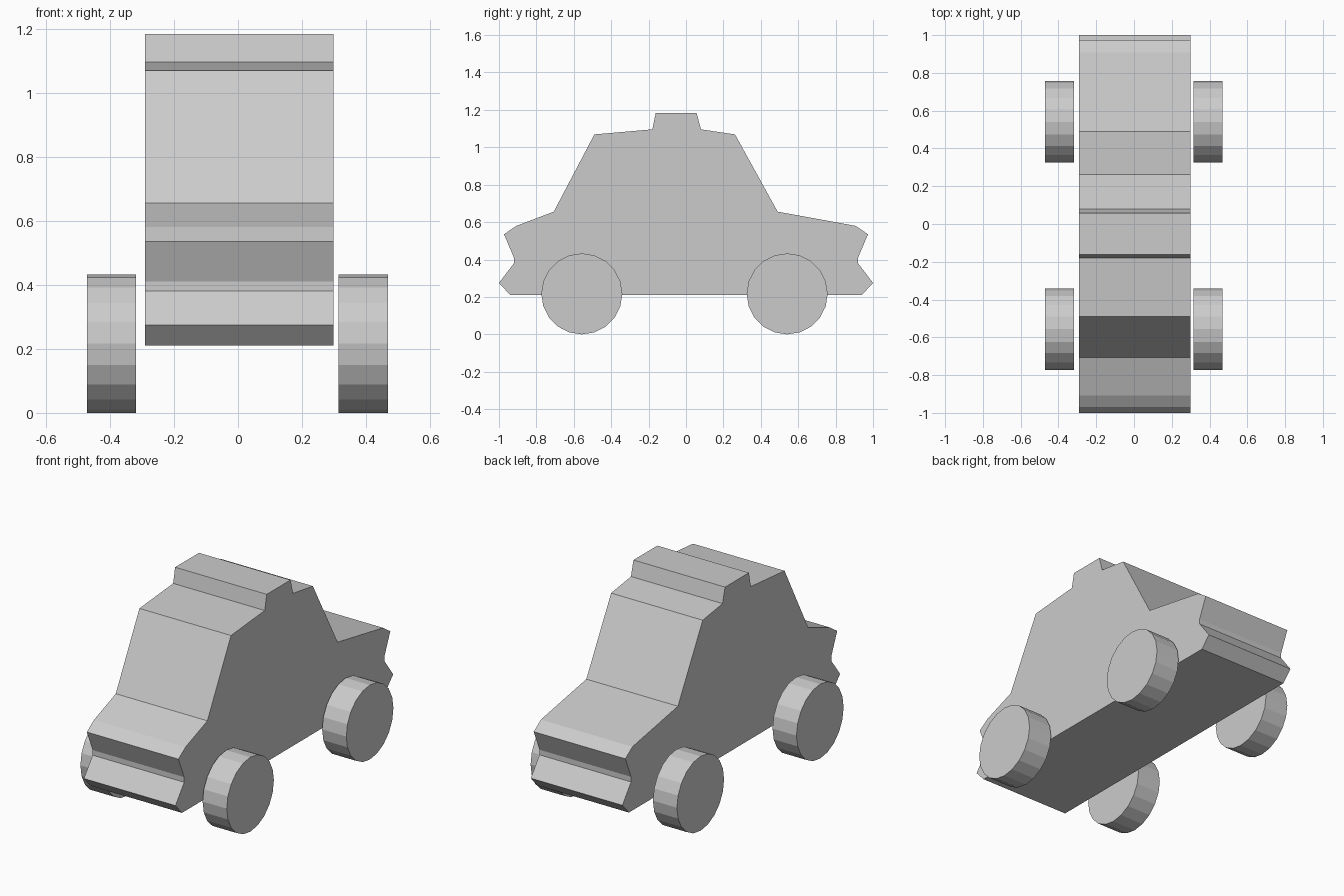
import bpy, bmesh, math

if "Cube" in bpy.data.objects:
    bpy.data.objects.remove(bpy.data.objects["Cube"])


def extrude_along_x(name, profile, x0, x1):
    """Flat-faced solid from a (y, z) outline, extruded from x0 to x1."""
    bm = bmesh.new()
    face = bm.faces.new([bm.verts.new((x0, y, z)) for y, z in profile])
    side = bmesh.ops.extrude_face_region(bm, geom=[face])["geom"]
    verts = [g for g in side if isinstance(g, bmesh.types.BMVert)]
    bmesh.ops.translate(bm, vec=(x1 - x0, 0, 0), verts=verts)
    # close the starting side if the extrusion consumed it
    rim = [e for e in bm.edges if e.is_boundary]
    if rim:
        bmesh.ops.holes_fill(bm, edges=rim)
    bmesh.ops.recalc_face_normals(bm, faces=bm.faces)
    mesh = bpy.data.meshes.new(name)
    bm.to_mesh(mesh)
    bm.free()
    obj = bpy.data.objects.new(name, mesh)
    bpy.context.collection.objects.link(obj)
    return obj


# Car body: side silhouette with bumpers, cabin and roof sign
bumper = [(0.94, 0.21), (1.0, 0.275), (0.92, 0.38), (0.92, 0.41),
          (0.973, 0.535), (0.907, 0.58)]
rear_cabin = [(0.49, 0.656), (0.262, 1.069), (0.08, 1.096), (0.057, 1.183)]
front_cabin = [(-0.162, 1.183), (-0.18, 1.096), (-0.49, 1.069), (-0.707, 0.656)]
front_bumper = [(-y, z) for y, z in reversed(bumper)]
extrude_along_x("car_body", bumper + rear_cabin + front_cabin + front_bumper,
                -0.291, 0.298)

# Wheels: 20-sided discs
RADIUS, SIDES = 0.2165, 20
for end, yc in (("front", -0.557), ("rear", 0.541)):
    circle = [(yc + RADIUS * math.cos(i * math.tau / SIDES),
               RADIUS + RADIUS * math.sin(i * math.tau / SIDES))
              for i in range(SIDES)]
    for side, x0, x1 in (("left", -0.472, -0.318), ("right", 0.314, 0.469)):
        extrude_along_x(f"{end}_{side}_wheel", circle, x0, x1)
